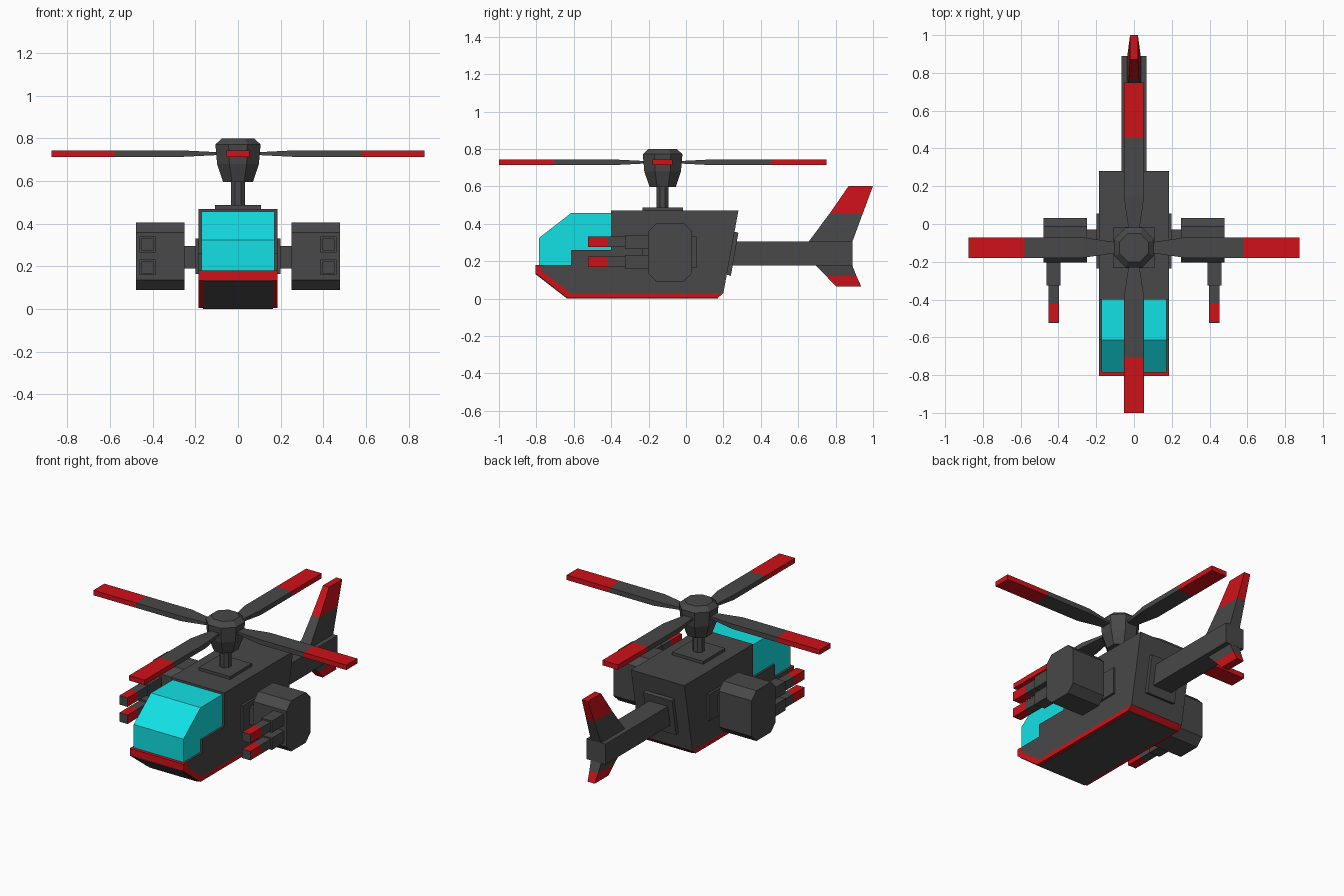
import bpy, bmesh, math
from mathutils import Matrix, Vector

if "Cube" in bpy.data.objects:
    bpy.data.objects.remove(bpy.data.objects["Cube"])


def material(name, rgb):
    m = bpy.data.materials.new(name)
    m.diffuse_color = (*rgb, 1)
    m.use_nodes = True
    m.node_tree.nodes["Principled BSDF"].inputs["Base Color"].default_value = m.diffuse_color
    return m


GREY = material("dark_grey", (0.065, 0.065, 0.065))
RED = material("red", (0.62, 0.006, 0.01))
CYAN = material("cyan", (0.006, 0.75, 0.78))


def loft(name, rings, mat, matrix=None):
    """Skin a list of equal-length point rings and cap both ends."""
    bm = bmesh.new()
    vs = [[bm.verts.new(p) for p in ring] for ring in rings]
    n = len(rings[0])
    for a, b in zip(vs, vs[1:]):
        for i in range(n):
            bm.faces.new((a[i], a[(i + 1) % n], b[(i + 1) % n], b[i]))
    bm.faces.new(vs[0])
    bm.faces.new(vs[-1])
    if matrix:
        bm.transform(matrix)
    bmesh.ops.recalc_face_normals(bm, faces=bm.faces)
    me = bpy.data.meshes.new(name)
    bm.to_mesh(me)
    bm.free()
    me.materials.append(mat)
    ob = bpy.data.objects.new(name, me)
    bpy.context.collection.objects.link(ob)
    return ob


def prism(name, profile, x0, x1, mat):
    """Extrude a (y, z) side profile from x0 to x1."""
    return loft(name, [[(x, y, z) for y, z in profile] for x in (x0, x1)], mat)


def box(name, x0, x1, y0, y1, z0, z1, mat):
    return prism(name, [(y0, z0), (y1, z0), (y1, z1), (y0, z1)], x0, x1, mat)


def octagon(r, z):
    """Octagon with flats facing the axes; r is the apothem."""
    R = r / math.cos(math.pi / 8)
    return [(R * math.cos(a), R * math.sin(a), z)
            for a in (math.pi / 8 + i * math.pi / 4 for i in range(8))]


# fuselage
W = 0.185
prism("fuselage", [(-0.40, 0.47), (0.28, 0.47), (0.20, 0.03), (-0.615, 0.03),
                   (-0.77, 0.147), (-0.77, 0.18), (-0.615, 0.18),
                   (-0.615, 0.26), (-0.40, 0.26)], -W, W, GREY)
prism("lower_trim", [(-0.805, 0.18), (-0.77, 0.18), (-0.77, 0.147), (-0.615, 0.03),
                     (0.20, 0.03), (0.17, 0.004), (-0.635, 0.004), (-0.805, 0.135)],
      -W, W, RED)
prism("belly_panel", [(-0.805, 0.131), (-0.636, 0.0), (0.17, 0.0), (0.17, 0.01),
                      (-0.63, 0.01), (-0.80, 0.137)], -0.165, 0.165, GREY)
prism("canopy", [(-0.785, 0.18), (-0.785, 0.325), (-0.615, 0.457), (-0.40, 0.457),
                 (-0.40, 0.26), (-0.615, 0.26), (-0.615, 0.18)], -0.172, 0.172, CYAN)

# tail boom and its collar
prism("tail_collar", [(0.25, 0.36), (0.28, 0.352), (0.24, 0.122), (0.21, 0.13)],
      -0.1, 0.1, GREY)
box("tail_boom", -0.065, 0.065, 0.23, 0.89, 0.177, 0.305, GREY)


# tail fins: each station is (z, leading y, trailing y, half thickness)
def fin(name, stations, mat):
    loft(name, [[(-t, a, z), (t, a, z), (t, b, z), (-t, b, z)]
                for z, a, b, t in stations], mat)


fin("upper_fin", [(0.30, 0.652, 0.888, 0.036), (0.455, 0.768, 0.945, 0.028)], GREY)
fin("upper_fin_tip", [(0.455, 0.768, 0.945, 0.028), (0.603, 0.87, 1.0, 0.021)], RED)
fin("lower_fin", [(0.18, 0.692, 0.888, 0.036), (0.12, 0.75, 0.912, 0.030)], GREY)
fin("lower_fin_tip", [(0.12, 0.75, 0.912, 0.030), (0.065, 0.802, 0.937, 0.025)], RED)

# engine pods, stub wings and guns on both sides
c, y0, y1, z0, z1 = 0.046, -0.203, 0.033, 0.09, 0.405
pod = [(y0 + c, z0), (y1 - c, z0), (y1, z0 + c), (y1, z1 - c),
       (y1 - c, z1), (y0 + c, z1), (y0, z1 - c), (y0, z0 + c)]
for side, s in (("right", 1), ("left", -1)):
    box(f"{side}_mount_plate", s * 0.18, s * 0.199, -0.235, 0.055, 0.165, 0.332, GREY)
    box(f"{side}_stub_wing", s * 0.19, s * 0.26, -0.17, -0.03, 0.19, 0.297, GREY)
    prism(f"{side}_pod", pod, s * 0.25, s * 0.478, GREY)
    for level, z in (("upper", 0.303), ("lower", 0.196)):
        def gun_part(part, h, a, b, mat):
            box(f"{side}_{level}_gun_{part}", s * (0.425 - h), s * (0.425 + h),
                a, b, z - h, z + h, mat)
        gun_part("base", 0.037, -0.325, -0.19, GREY)
        gun_part("barrel", 0.028, -0.42, -0.32, GREY)
        gun_part("tip", 0.028, -0.52, -0.42, RED)
        gun_part("muzzle", 0.028, -0.525, -0.52, GREY)

# rotor mast and hub
at = Matrix.Translation(Vector((0, -0.125, 0)))
box("mast_plate", -0.108, 0.108, -0.233, -0.017, 0.465, 0.488, GREY)
loft("rotor_mast", [octagon(0.032, 0.48), octagon(0.032, 0.61)], GREY, at)
loft("rotor_hub", [octagon(r, z) for r, z in
                   ((0.07, 0.597), (0.098, 0.68), (0.106, 0.772), (0.076, 0.80))], GREY, at)


# four rotor blades: each station is (radius, half width, half thickness)
def blade_rings(stations, z=0.729):
    return [[(r, -w, z - t), (r, w, z - t), (r, w, z + t), (r, -w, z + t)]
            for r, w, t in stations]


for i in range(4):
    m = at @ Matrix.Rotation(i * math.pi / 2, 4, 'Z')
    loft(f"rotor_blade_{i + 1}", blade_rings(
        [(0.08, 0.026, 0.006), (0.27, 0.054, 0.0155), (0.58, 0.054, 0.0155)]), GREY, m)
    loft(f"rotor_blade_tip_{i + 1}", blade_rings(
        [(0.58, 0.054, 0.0155), (0.875, 0.054, 0.0155)]), RED, m)
